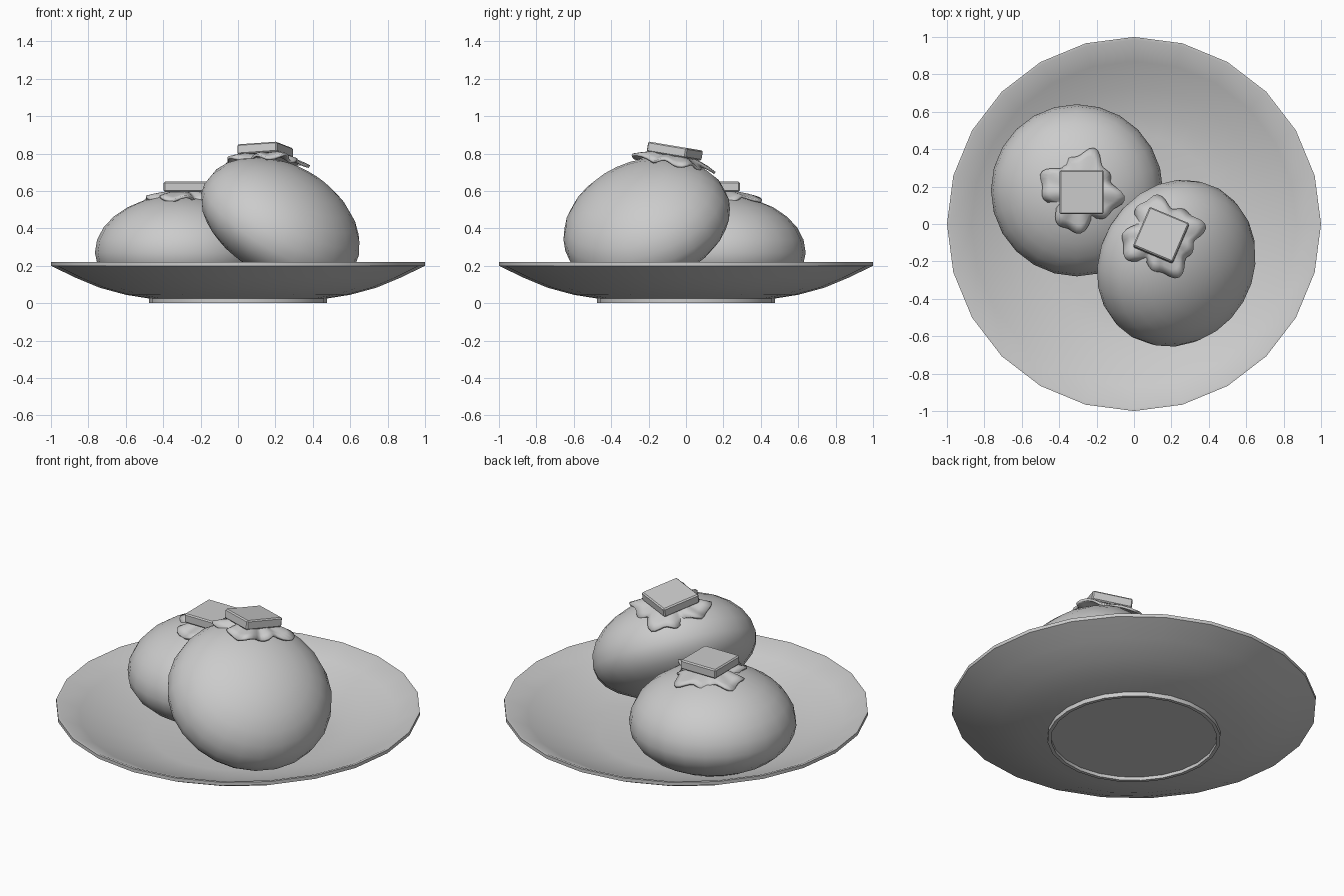
import bpy, bmesh, math
from mathutils import Vector, Matrix, Euler

if "Cube" in bpy.data.objects:
    bpy.data.objects.remove(bpy.data.objects["Cube"])

grey = bpy.data.materials.new("plain_grey")
grey.diffuse_color = (0.6, 0.6, 0.6, 1)
grey.use_nodes = True
grey.node_tree.nodes["Principled BSDF"].inputs["Base Color"].default_value = grey.diffuse_color


def make_object(name, bm, matrix=Matrix(), angle=None):
    bmesh.ops.recalc_face_normals(bm, faces=bm.faces)
    me = bpy.data.meshes.new(name)
    bm.to_mesh(me)
    bm.free()
    me.materials.append(grey)
    ob = bpy.data.objects.new(name, me)
    bpy.context.collection.objects.link(ob)
    ob.matrix_world = matrix
    if angle:
        bpy.ops.object.select_all(action='DESELECT')
        ob.select_set(True)
        bpy.context.view_layer.objects.active = ob
        bpy.ops.object.shade_smooth_by_angle(angle=math.radians(angle))
    return ob


def lathe(profile, sides=24):
    """Turn a closed-on-axis (r, z) profile around z."""
    bm = bmesh.new()
    vs = [bm.verts.new((r, 0, z)) for r, z in profile]
    es = [bm.edges.new(p) for p in zip(vs, vs[1:])]
    bmesh.ops.spin(bm, geom=vs + es, cent=(0, 0, 0), axis=(0, 0, 1),
                   angle=2 * math.pi, steps=sides, use_duplicate=False)
    bmesh.ops.remove_doubles(bm, verts=bm.verts, dist=1e-4)
    return bm


# Shallow plate with a foot ring
plate = [(0, .045), (.48, .05), (.6, .07), (.73, .11), (.87, .165), (.985, .22), (1, .22),
         (1, .2), (.87, .137), (.74, .083), (.6, .045), (.475, .025),
         (.475, 0), (.455, 0), (.455, .02), (0, .02)]
make_object("plate", lathe(plate), angle=35)


# Squat fruit body: fuller above its widest ring than below
def fruit(name, centre, axis):
    prof = []
    for i in range(15):
        t = math.pi * i / 14
        c = math.cos(t)
        prof.append((.46 * math.sin(t) if 0 < i < 14 else 0, c * (.31 if c > 0 else .25)))
    rot = Vector((0, 0, 1)).rotation_difference(Vector(axis)).to_matrix().to_4x4()
    make_object(name, lathe(prof), Matrix.Translation(centre) @ rot, 60)


# Wavy leaf collar, draped over the top of the fruit
def leaf_collar(name, matrix, phase, drop):
    bm = bmesh.new()
    n, rings = 64, 5
    centre = bm.verts.new((0, 0, 0))
    grid = []
    for k in range(1, rings + 1):
        f = k / rings
        row = []
        for i in range(n):
            a = 2 * math.pi * i / n
            edge = .195 + .03 * math.cos(4 * (a - phase)) + .016 * math.cos(9 * a + phase)
            r = edge * f
            z = -drop * f * f + .012 * f * f * math.sin(8 * a + phase)
            row.append(bm.verts.new((r * math.cos(a), r * math.sin(a), z)))
        grid.append(row)
    for i in range(n):
        j = (i + 1) % n
        bm.faces.new((centre, grid[0][i], grid[0][j]))
        for p, q in zip(grid, grid[1:]):
            bm.faces.new((p[i], q[i], q[j], p[j]))
    ob = make_object(name, bm, matrix, 50)
    mod = ob.modifiers.new("thickness", 'SOLIDIFY')
    mod.thickness = .014
    mod.offset = 0


# Square stem block with softened edges
def stem(name, matrix, size):
    bm = bmesh.new()
    bmesh.ops.create_cube(bm, size=1, matrix=Matrix.Diagonal((size, size, .055, 1)))
    bmesh.ops.bevel(bm, geom=bm.edges[:], offset=.007, segments=1, affect='EDGES')
    make_object(name, bm, matrix)


def place(loc, tilt=0, turn=0):
    rot = Euler((math.radians(tilt), 0, 0)).to_matrix() @ Euler((0, 0, math.radians(turn))).to_matrix()
    return Matrix.Translation(loc) @ rot.to_4x4()


# Back left fruit, upright
fruit("back_fruit", (-.305, .18, .27), (0, 0, 1))
leaf_collar("back_leaf_collar", place((-.285, .175, .597)), 1.3, .04)
stem("back_stem", place((-.28, .17, .623)), .235)

# Front right fruit, its body tipped forward and leaning on the other
fruit("front_fruit", (.222, -.208, .417), (.48, -.3, .825))
leaf_collar("front_leaf_collar", place((.15, -.06, .797), -10, -22), .7, .05)
stem("front_stem", place((.145, -.06, .813), -9.5, -23), .23)
